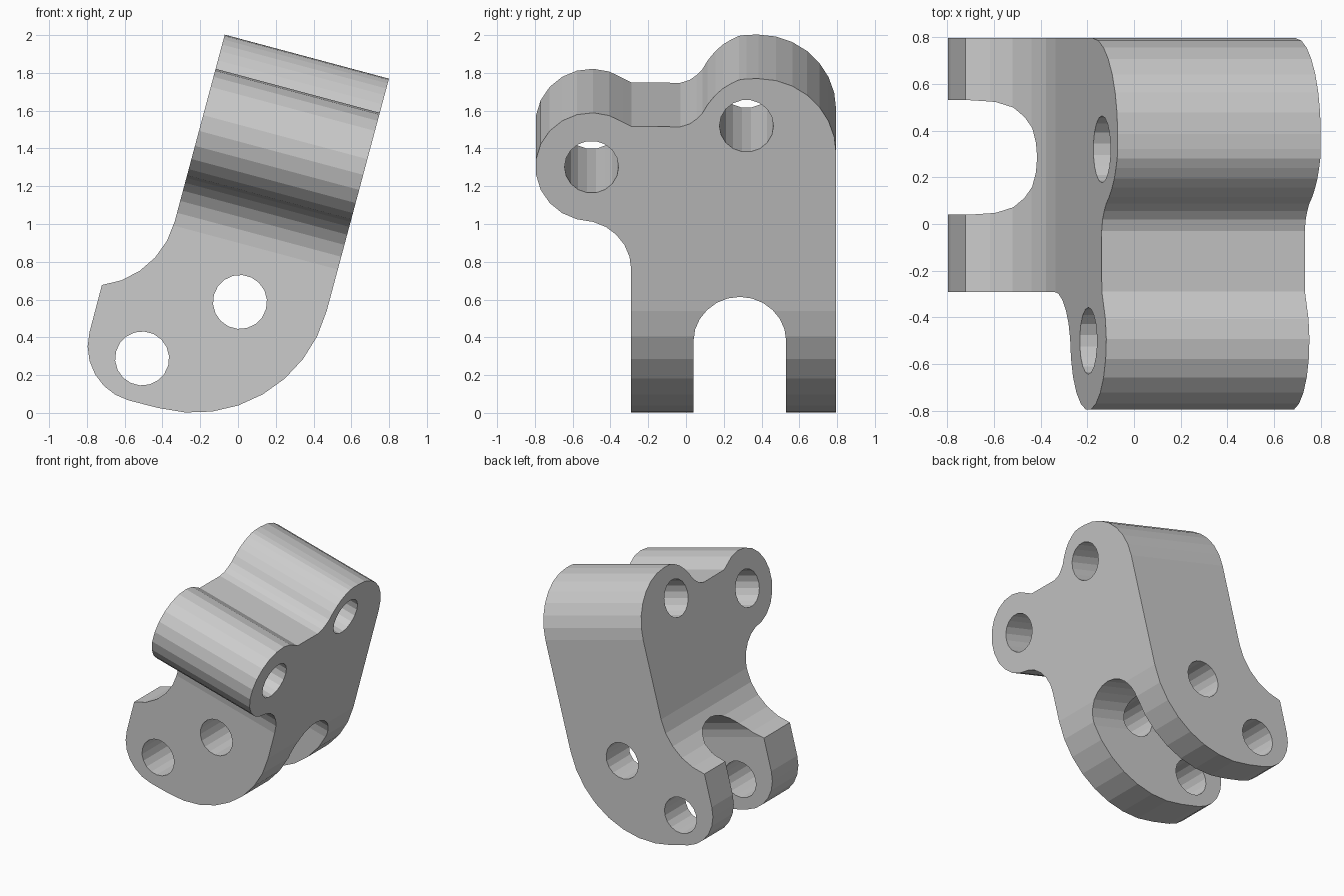
import bpy, bmesh
from math import sin, cos, radians

if "Cube" in bpy.data.objects:
    bpy.data.objects.remove(bpy.data.objects["Cube"])

TILT = radians(15)
C, S = cos(TILT), sin(TILT)


def place(u, y, v):
    # tilted frame: u runs through the thickness, v runs up the plate
    return (C * u + S * v, y, -S * u + C * v)


def arc(cx, cy, r, a0, a1, n):
    return [(cx + r * cos(radians(a0 + (a1 - a0) * i / n)),
             cy + r * sin(radians(a0 + (a1 - a0) * i / n))) for i in range(n + 1)]


def prism(name, pts, lo, hi, along):
    # extrude a closed outline along y (outline in u,v) or along u (outline in y,v)
    bm = bmesh.new()
    rings = []
    for t in (lo, hi):
        rings.append([bm.verts.new(place(a, t, b) if along == 'y' else place(t, a, b))
                      for a, b in pts])
    n = len(pts)
    bm.faces.new(rings[0])
    bm.faces.new(rings[1])
    for i in range(n):
        j = (i + 1) % n
        bm.faces.new((rings[0][i], rings[0][j], rings[1][j], rings[1][i]))
    bmesh.ops.recalc_face_normals(bm, faces=bm.faces)
    me = bpy.data.meshes.new(name)
    bm.to_mesh(me)
    bm.free()
    ob = bpy.data.objects.new(name, me)
    bpy.context.collection.objects.link(ob)
    return ob


def boolean(ob, tool, op):
    m = ob.modifiers.new(op, 'BOOLEAN')
    m.operation, m.solver, m.object = op, 'EXACT', tool
    bpy.context.view_layer.objects.active = ob
    bpy.ops.object.modifier_apply(modifier=m.name)
    bpy.data.objects.remove(tool)


def circle(cx, cy, r=0.143, n=18):
    return arc(cx, cy, r, 0, 360, n)[:-1]


# side outline: curved foot, straight back, hollow throat
side = ([(0.314, 2.3)]
        + arc(-0.412, 0.642, 0.726, 0, -90, 8)
        + arc(-0.574, 0.21, 0.296, -90, -180, 6)
        + arc(-1.042, 0.89, 0.456, -68, 0, 5)
        + [(-0.586, 2.3)])
bracket = prism("bracket", side, -1.2, 1.2, 'y')

# face outline: two lobes, saddle, side fillet, fork slot
face = ([(-0.29, -0.6)]
        + arc(-0.56, 0.87, 0.27, 0, 75, 5)
        + arc(-0.5, 1.432, 0.297, 255, 55, 12)
        + [(-0.288, 1.654), (-0.03, 1.652), (0.02, 1.668), (0.055, 1.694),
           (0.087, 1.727), (0.115, 1.775), (0.156, 1.826), (0.195, 1.862),
           (0.24, 1.89), (0.28, 1.909), (0.32, 1.915)]
        + arc(0.385, 1.506, 0.41, 90, 0, 7)
        + [(0.795, -0.6), (0.53, -0.6)]
        + arc(0.285, 0.475, 0.245, 0, 180, 12)
        + [(0.04, -0.6)])
boolean(bracket, prism("face_tool", face, -1.5, 1.5, 'u'), 'INTERSECT')

# bolt holes through the lobes, pin holes through the fork
for y, v in ((-0.5, 1.432), (0.32, 1.657)):
    boolean(bracket, prism("bolt_tool", circle(y, v), -1.5, 1.5, 'u'), 'DIFFERENCE')
for u, v in ((-0.565, 0.147), (-0.142, 0.57)):
    boolean(bracket, prism("pin_tool", circle(u, v), -1.4, 1.4, 'y'), 'DIFFERENCE')
